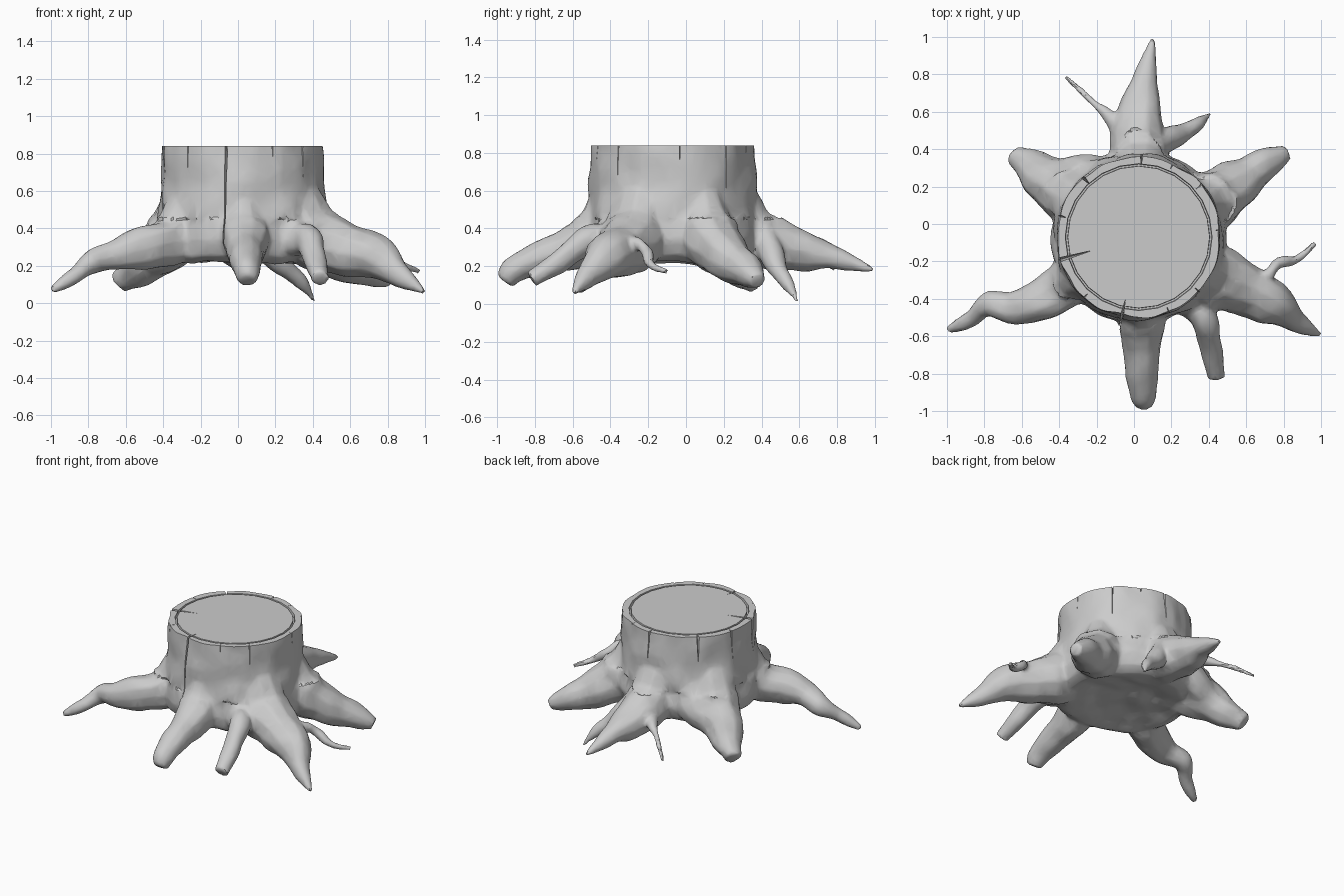
import bpy, bmesh, math, random
from mathutils import Vector, noise

cube = bpy.data.objects.get("Cube")
if cube:
    bpy.data.objects.remove(cube, do_unlink=True)

CENTRE = Vector((0.025, -0.07, 0))
TOP = 0.84
UP = Vector((0, 0, 1))
rng = random.Random(4)

wood = bpy.data.materials.new("grey_wood")
wood.use_nodes = True
wood.diffuse_color = (0.6, 0.6, 0.6, 1)
wood.node_tree.nodes["Principled BSDF"].inputs["Base Color"].default_value = wood.diffuse_color


def link(name, data):
    obj = bpy.data.objects.new(name, data)
    bpy.context.collection.objects.link(obj)
    return obj


def new_object(name, bm):
    bmesh.ops.recalc_face_normals(bm, faces=bm.faces)
    mesh = bpy.data.meshes.new(name)
    bm.to_mesh(mesh)
    bm.free()
    return link(name, mesh)


def select(objs):
    bpy.ops.object.select_all(action='DESELECT')
    for o in objs:
        o.select_set(True)
    bpy.context.view_layer.objects.active = objs[0]


def apply(obj, kind, **settings):
    select([obj])
    mod = obj.modifiers.new(kind, kind)
    for key, value in settings.items():
        setattr(mod, key, value)
    bpy.ops.object.modifier_apply(modifier=mod.name)


def direction(angle):
    return Vector((math.cos(angle), math.sin(angle), 0))


def lathe(name, profile, sides=64, closed=False):
    # revolve (radius, z) points around the trunk axis
    bm = bmesh.new()
    rings = [[bm.verts.new(CENTRE + direction(math.tau * i / sides) * r + UP * z)
              for i in range(sides)] for r, z in profile]
    pairs = list(zip(rings, rings[1:]))
    if closed:
        pairs.append((rings[-1], rings[0]))
    else:
        bm.faces.new(rings[0])
        bm.faces.new(rings[-1])
    for a, b in pairs:
        for i in range(sides):
            j = (i + 1) % sides
            bm.faces.new((a[i], a[j], b[j], b[i]))
    return new_object(name, bm)


def root(name, thick, tip, *points, angle=None, taper=1.0):
    # tube narrowing from thick to tip, later for a higher taper; a root
    # given an angle first runs down the trunk wall and over a shoulder
    path = [(Vector(p), thick + (tip - thick) * ((i + 1) / len(points)) ** taper)
            for i, p in enumerate(points)]
    if angle is not None:
        out = direction(math.radians(angle))
        path = [(CENTRE + out * 0.3 + UP * 0.68, thick * 0.55),
                (CENTRE + out * 0.36 + UP * 0.5, thick * 0.8),
                (CENTRE + out * 0.43 + UP * 0.36, thick)] + path
    curve = bpy.data.curves.new(name, 'CURVE')
    curve.dimensions = '3D'
    curve.bevel_depth = 1
    curve.bevel_resolution = 3
    curve.use_fill_caps = True
    spline = curve.splines.new('BEZIER')
    spline.bezier_points.add(len(path) - 1)
    for point, (co, radius) in zip(spline.bezier_points, path):
        point.co = co
        point.radius = radius
        point.handle_left_type = point.handle_right_type = 'AUTO'
    return link(name, curve)


# Trunk with a slightly hollowed underside
trunk = lathe("stump", [(0.2, 0.25), (0.38, 0.215), (0.44, 0.25), (0.47, 0.34),
                        (0.455, 0.46), (0.44, 0.6), (0.43, 0.92)])

# Main roots
roots = []
roots.append(root("right_root", .14, .018, (-.5, -.41, .3), (-.64, -.45, .265),
                  (-.78, -.43, .22), (-.87, -.51, .15), (-.995, -.565, .07), angle=213))
roots.append(root("back_right_root", .17, .06, (-.5, .26, .22), (-.63, .365, .11), angle=148, taper=1.2))
roots.append(root("back_right_side_root", .12, .04, (-.4, .28, .26), (-.57, .37, .15), angle=130))
roots.append(root("back_root", .165, .012, (.02, .45, .32), (.03, .62, .28), (.06, .77, .25),
                  (.1, .99, .18), angle=90, taper=1.6))
roots.append(root("back_left_root", .165, .045, (.52, .2, .27), (.67, .3, .19),
                  (.82, .38, .12), angle=27, taper=1.5))
roots.append(root("left_root", .18, .015, (.57, -.34, .29), (.74, -.43, .245),
                  (.85, -.51, .16), (.995, -.595, .06), angle=-29, taper=1.4))
roots.append(root("front_root", .135, .05, (.04, -.6, .3), (.045, -.78, .24),
                  (.05, -.92, .17), (.05, -.955, .12), angle=-88))
roots.append(root("front_left_root", .1, .05, (.37, -.5, .34), (.4, -.62, .26),
                  (.42, -.72, .19), (.435, -.82, .13), angle=-52, taper=0.4))

# Small side roots
roots.append(root("back_twig", .06, .016, (-.02, .42, .32), (-.13, .57, .3), (-.24, .67, .26), (-.37, .79, .18)))
roots.append(root("back_spike", .085, .014, (.1, .4, .38), (.24, .48, .2), (.33, .53, .12),
                  (.41, .59, .008), taper=1.3))
roots.append(root("left_twig", .045, .018, (.6, -.3, .28), (.7, -.28, .33), (.77, -.21, .28),
                  (.87, -.19, .21), (.97, -.1, .17)))
select(roots)
bpy.ops.object.convert(target='MESH')
select([trunk] + roots)
bpy.ops.object.join()

# Merge into one organic skin
apply(trunk, 'REMESH', mode='VOXEL', voxel_size=0.013)
apply(trunk, 'SMOOTH', factor=0.5, iterations=7)

# Bark ridges and knobbly roots
bm = bmesh.new()
bm.from_mesh(trunk.data)
bm.normal_update()
moves = []
for v in bm.verts:
    p = v.co
    stretch = 1.2 if p.z > 0.45 else 3.5
    ridge = noise.noise(Vector((p.x * 8, p.y * 8, p.z * stretch)))
    lump = noise.noise(p * 7 + Vector((3, 7, 1)))
    away = min(1, (p - CENTRE).xy.length)
    moves.append(v.normal * (0.016 * ridge + 0.018 * lump) * (1.1 - 0.6 * away))
for v, move in zip(bm.verts, moves):
    v.co += move
bm.to_mesh(trunk.data)
bm.free()
apply(trunk, 'DECIMATE', ratio=0.15)

# Saw the top flat
bm = bmesh.new()
bm.from_mesh(trunk.data)
cut = bmesh.ops.bisect_plane(bm, geom=bm.verts[:] + bm.edges[:] + bm.faces[:],
                             plane_co=UP * TOP, plane_no=UP, clear_outer=True)
rim = [e for e in cut["geom_cut"] if isinstance(e, bmesh.types.BMEdge)]
bmesh.ops.contextual_create(bm, geom=rim)
bm.to_mesh(trunk.data)
bm.free()

# Groove between bark and heartwood
groove = lathe("groove_cutter", [(0.376, TOP + 0.05), (0.381, TOP - 0.025),
                                 (0.39, TOP - 0.025), (0.398, TOP + 0.05)], 24, True)

# Cracks running down the bark, as angle, lowest height and inner end
bm = bmesh.new()
for angle, low, inner in ((-102, .3, .33), (-68, .7, .38), (-42, .58, .39), (5, .68, .39),
                          (40, .5, .39), (65, .74, .37), (88, .6, .38), (133, .62, .36),
                          (165, .6, .39), (196, .6, .22), (228, .66, .39)):
    out = direction(math.radians(angle))
    side = UP.cross(out)
    half = rng.uniform(0.01, 0.024)
    ends = []
    for start, width, z in ((inner, half * 1.6, TOP + 0.05), (0.45, half * 0.5, low)):
        ends.append([bm.verts.new(CENTRE + out * r + side * s + UP * z)
                     for r, s in ((start, 0), (0.56, width), (0.56, -width))])
    top, foot = ends
    bm.faces.new(top)
    bm.faces.new(foot[::-1])
    for i in range(3):
        j = (i + 1) % 3
        bm.faces.new((top[i], foot[i], foot[j], top[j]))
cracker = new_object("crack_cutter", bm)

for cutter in (groove, cracker):
    cutter.hide_render = True
    apply(trunk, 'BOOLEAN', object=cutter, operation='DIFFERENCE', solver='EXACT')
    bpy.data.objects.remove(cutter, do_unlink=True)

trunk.data.materials.clear()
trunk.data.materials.append(wood)
select([trunk])
bpy.ops.object.shade_smooth_by_angle(angle=math.radians(35))
